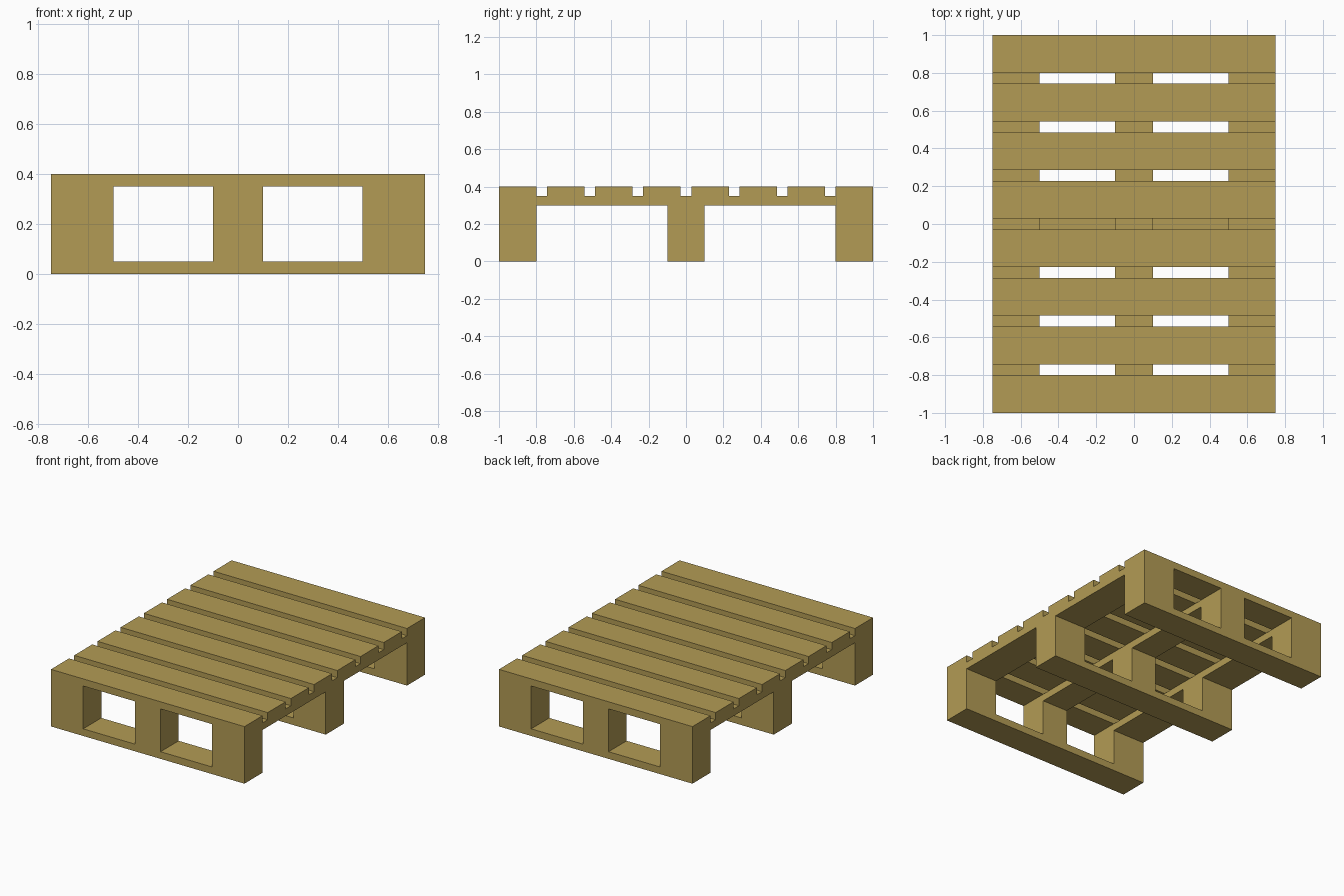
import bpy
import bmesh
from mathutils import Matrix

if "Cube" in bpy.data.objects:
    bpy.data.objects.remove(bpy.data.objects["Cube"])

wood = bpy.data.materials.new("wood")
wood.diffuse_color = (0.45, 0.33, 0.09, 1)
wood.use_nodes = True
wood.node_tree.nodes["Principled BSDF"].inputs["Base Color"].default_value = wood.diffuse_color


def boards(name, boxes):
    """One object made of boxes given as (x range, y range, z range)."""
    bm = bmesh.new()
    for box in boxes:
        centre = [(a + b) / 2 for a, b in box]
        size = [b - a for a, b in box]
        m = Matrix.Translation(centre) @ Matrix.Diagonal((*size, 1))
        bmesh.ops.create_cube(bm, size=1, matrix=m)
    mesh = bpy.data.meshes.new(name)
    bm.to_mesh(mesh)
    bm.free()
    mesh.materials.append(wood)
    obj = bpy.data.objects.new(name, mesh)
    bpy.context.collection.objects.link(obj)
    return obj


full_x, full_y = (-0.75, 0.75), (-1, 1)
columns = [(-0.75, -0.5), (-0.1, 0.1), (0.5, 0.75)]
rows = [(-1, -0.8), (-0.1, 0.1), (0.8, 1)]

# Eight evenly spaced deck slats
pitch = 1.8 / 7
slats = [(-1 + i * pitch, -0.8 + i * pitch) for i in range(8)]
pallet = boards("pallet", [(full_x, y, (0.35, 0.4)) for y in slats])

# Lengthwise stringers, spacer blocks and bottom runners
parts = [
    boards("stringers", [(x, full_y, (0.3, 0.35)) for x in columns]),
    boards("blocks", [(x, y, (0.05, 0.3)) for x in columns for y in rows]),
    boards("runners", [(full_x, y, (0, 0.05)) for y in rows]),
]

# Fuse the parts into one solid with flush, seamless sides
bpy.context.view_layer.objects.active = pallet
for part in parts:
    mod = pallet.modifiers.new("join_" + part.name, 'BOOLEAN')
    mod.operation = 'UNION'
    mod.solver = 'EXACT'
    mod.object = part
    bpy.ops.object.modifier_apply(modifier=mod.name)
    bpy.data.objects.remove(part)

bm = bmesh.new()
bm.from_mesh(pallet.data)
bmesh.ops.remove_doubles(bm, verts=bm.verts, dist=0.0005)
bmesh.ops.dissolve_limit(bm, angle_limit=0.01, verts=bm.verts, edges=bm.edges)
bm.to_mesh(pallet.data)
bm.free()
